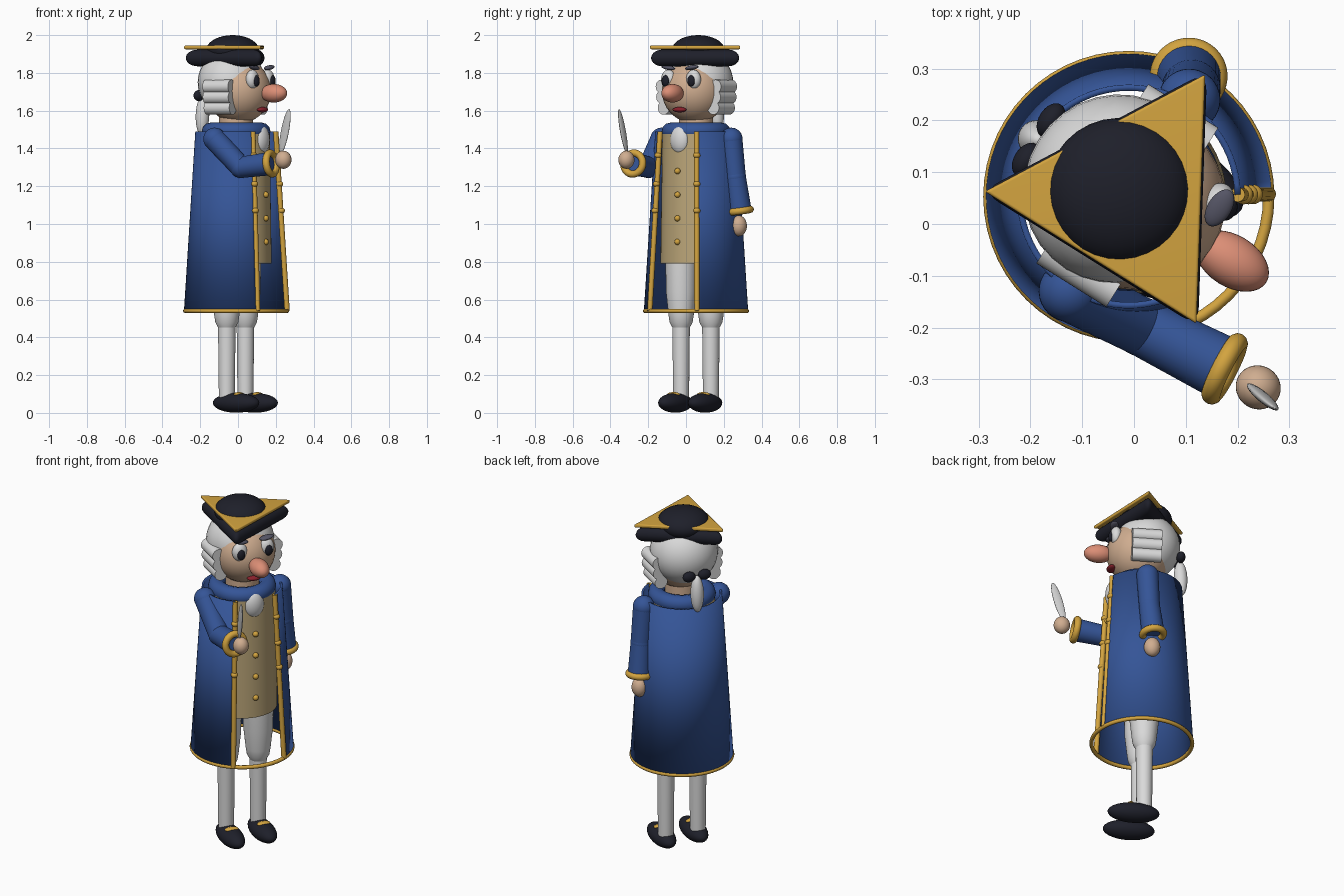
import bpy, bmesh, math
from mathutils import Matrix, Vector

if "Cube" in bpy.data.objects:
    bpy.data.objects.remove(bpy.data.objects["Cube"])

# Figure frame: local +x is forward, +y is the figure's left
FRAME = Matrix.Translation((-0.01, 0.053, 0)) @ Matrix.Rotation(math.radians(-32), 4, 'Z')


def material(name, r, g, b):
    m = bpy.data.materials.new(name)
    m.use_nodes = True
    m.diffuse_color = (r, g, b, 1)
    bsdf = m.node_tree.nodes["Principled BSDF"]
    bsdf.inputs["Base Color"].default_value = (r, g, b, 1)
    bsdf.inputs["Roughness"].default_value = 0.6
    return m


BLUE = material("coat blue", 0.035, 0.09, 0.31)
GOLD = material("trim gold", 0.65, 0.37, 0.05)
WHITE = material("wig white", 0.7, 0.7, 0.7)
SKIN = material("skin", 0.63, 0.42, 0.28)
NOSE = material("nose pink", 0.71, 0.27, 0.18)
BLACK = material("black felt", 0.013, 0.014, 0.023)
TAN = material("waistcoat tan", 0.5, 0.38, 0.19)
GREY = material("brow grey", 0.09, 0.09, 0.13)
RED = material("lip red", 0.25, 0.015, 0.025)
STEEL = material("blade grey", 0.6, 0.6, 0.6)


def finish(name, bm, mat, local=Matrix(), angle=40):
    bmesh.ops.recalc_face_normals(bm, faces=bm.faces)
    mesh = bpy.data.meshes.new(name)
    bm.to_mesh(mesh)
    bm.free()
    mesh.materials.append(mat)
    ob = bpy.data.objects.new(name, mesh)
    bpy.context.collection.objects.link(ob)
    ob.matrix_world = FRAME @ local
    bpy.ops.object.select_all(action='DESELECT')
    ob.select_set(True)
    bpy.context.view_layer.objects.active = ob
    bpy.ops.object.shade_smooth_by_angle(angle=math.radians(angle))
    return ob


def place(loc, axis=(0, 0, 1)):
    turn = Vector((0, 0, 1)).rotation_difference(Vector(axis)).to_matrix().to_4x4()
    return Matrix.Translation(loc) @ turn


def ball(name, mat, loc, size, axis=(0, 0, 1)):
    bm = bmesh.new()
    bmesh.ops.create_uvsphere(bm, u_segments=32, v_segments=18, radius=1)
    bmesh.ops.scale(bm, vec=size, verts=bm.verts)
    return finish(name, bm, mat, place(loc, axis))


def tube(name, mat, a, b, r1, r2):
    a, b = Vector(a), Vector(b)
    bm = bmesh.new()
    bmesh.ops.create_cone(bm, cap_ends=True, segments=32, radius1=r1, radius2=r2, depth=(b - a).length)
    return finish(name, bm, mat, place((a + b) / 2, b - a))


def lathe(name, mat, profile, loc=(0, 0, 0), axis=(0, 0, 1), start=0, sweep=360, closed=False):
    bm = bmesh.new()
    vs = [bm.verts.new((r, 0, z)) for r, z in profile]
    es = [bm.edges.new(p) for p in zip(vs, vs[1:])]
    if closed:
        es.append(bm.edges.new((vs[-1], vs[0])))
    bmesh.ops.rotate(bm, verts=vs, matrix=Matrix.Rotation(math.radians(start), 3, 'Z'))
    bmesh.ops.spin(bm, geom=vs + es, cent=(0, 0, 0), axis=(0, 0, 1),
                   angle=math.radians(sweep), steps=56)
    bmesh.ops.remove_doubles(bm, verts=bm.verts, dist=0.0001)
    return finish(name, bm, mat, place(loc, axis))


def ring(name, mat, loc, major, minor, axis=(0, 0, 1), height=None):
    h = height or minor
    pts = [(major + minor * math.cos(t * math.tau / 12), h * math.sin(t * math.tau / 12))
           for t in range(12)]
    return lathe(name, mat, pts, loc, axis, closed=True)


def triangle(name, mat, radius, z, height, bevel):
    bm = bmesh.new()
    vs = [bm.verts.new((radius * math.cos(math.radians(a)), radius * math.sin(math.radians(a)), 0))
          for a in (-30, 90, 210)]
    face = bm.faces.new(vs)
    up = bmesh.ops.extrude_face_region(bm, geom=[face])["geom"]
    bmesh.ops.translate(bm, vec=(0, 0, height), verts=[v for v in up if isinstance(v, bmesh.types.BMVert)])
    bmesh.ops.bevel(bm, geom=bm.edges[:], offset=bevel, segments=5, profile=0.5, affect='EDGES')
    return finish(name, bm, mat, Matrix.Translation((0, 0, z)))


# Legs, breeches and shoes
for side, s in (("left", 1), ("right", -1)):
    y = s * 0.093
    tube(side + "_stocking", WHITE, (0, y, 0.07), (0, y, 0.52), 0.042, 0.047)
    lathe(side + "_breeches", WHITE,
          [(0, 0.445), (0.045, 0.45), (0.061, 0.48), (0.067, 0.52), (0.08, 0.64), (0.083, 0.82), (0, 0.82)],
          (0, y, 0))
    ball(side + "_shoe", BLACK, (0.058, y, 0.053), (0.14, 0.062, 0.052))
    ball(side + "_buckle", GOLD, (0.075, y, 0.098), (0.022, 0.038, 0.012))

# Torso and coat, open at the front
OPEN = 33
COAT = ((0.27, 0.54), (0.21, 1.49))
lathe("waistcoat", TAN, [(0, 0.79), (0.188, 0.79), (0.178, 1.485), (0, 1.485)])
coat = lathe("coat", BLUE, COAT, start=OPEN, sweep=360 - 2 * OPEN)
solid = coat.modifiers.new("thickness", 'SOLIDIFY')
solid.thickness = 0.012
solid.offset = 0
ring("coat_hem", GOLD, (0, 0, 0.54), 0.27, 0.011)
ring("collar", BLUE, (0, 0, 1.49), 0.135, 0.047)
for side, s in (("left", 1), ("right", -1)):
    a = math.radians(OPEN * s)
    low, high = [Vector((r * math.cos(a), r * math.sin(a), z)) for r, z in COAT]
    tube(side + "_coat_trim", GOLD, low, high, 0.014, 0.014)
    for i, z in enumerate((1.06, 1.2, 1.35)):
        p = low.lerp(high, (z - 0.54) / 0.95)
        ball(f"{side}_coat_button_{i + 1}", GOLD, p * 1.01, (0.019, 0.019, 0.016))
for i in range(4):
    ball(f"waistcoat_button_{i + 1}", GOLD, (0.185, 0, 0.905 + 0.125 * i), (0.016, 0.016, 0.016))
ball("neck_ruffle", WHITE, (0.155, 0, 1.445), (0.042, 0.058, 0.078))
tube("neck", SKIN, (0, 0, 1.46), (0, 0, 1.6), 0.09, 0.09)

# Arms: shoulder, elbow, cuff, hand
ARMS = {
    "left": ((0, 0.22, 1.45), (-0.008, 0.24, 1.25), (-0.025, 0.258, 1.07), (-0.02, 0.255, 0.99)),
    "right": ((0, -0.215, 1.45), (0.155, -0.2, 1.3), (0.333, -0.184, 1.32), (0.407, -0.18, 1.34)),
}
for side, (shoulder, elbow, cuff, hand) in ARMS.items():
    along = Vector(cuff) - Vector(elbow)
    ball(side + "_shoulder", BLUE, shoulder, (0.06, 0.06, 0.06))
    tube(side + "_upper_sleeve", BLUE, shoulder, elbow, 0.059, 0.056)
    ball(side + "_elbow", BLUE, elbow, (0.057, 0.057, 0.057))
    tube(side + "_lower_sleeve", BLUE, elbow, cuff, 0.056, 0.062)
    ring(side + "_cuff", GOLD, cuff, 0.056, 0.019, along)
    long = 0.055 if side == "left" else 0.048
    ball(side + "_hand", SKIN, hand, (0.044, 0.042, long))
ball("blade", STEEL, (0.424, -0.191, 1.49), (0.024, 0.01, 0.122), (0.06, -0.012, 0.23))

# Head and face
ball("head", SKIN, (0.015, 0, 1.705), (0.175, 0.172, 0.172))
ball("nose", NOSE, (0.235, 0, 1.692), (0.078, 0.05, 0.049))
ball("mouth", RED, (0.165, 0, 1.605), (0.025, 0.04, 0.014))
for side, s in (("left", 1), ("right", -1)):
    ball(side + "_eye", WHITE, (0.15, s * 0.078, 1.765), (0.032, 0.042, 0.052))
    ball(side + "_pupil", BLACK, (0.177, s * 0.08, 1.758), (0.015, 0.022, 0.03))
    ball(side + "_eyebrow", GREY, (0.16, s * 0.074, 1.828), (0.023, 0.04, 0.012), (0, -s * 0.15, 1))

# Wig with side curls, tail and bow
ball("wig", WHITE, (-0.028, 0, 1.75), (0.178, 0.184, 0.175))
ball("wig_tail", WHITE, (-0.21, 0, 1.575), (0.036, 0.036, 0.105), (0.04, 0, 1))
for side, s in (("left", 1), ("right", -1)):
    for i, z in enumerate((1.645, 1.685, 1.74)):
        y = s * (0.155, 0.165, 0.168)[i]
        z -= (0.03, 0.013, 0.012)[i]
        tube(f"{side}_curl_{i + 1}", WHITE, (-0.083, y, z), (0.076, y, z), 0.036, 0.036)
    ball(side + "_bow_loop", BLACK, (-0.205, s * 0.045, 1.68), (0.024, 0.036, 0.029))

# Three cornered hat
triangle("hat_brim", BLACK, 0.285, 1.835, 0.088, 0.04)
triangle("hat_gold_edge", GOLD, 0.278, 1.925, 0.02, 0.006)
ball("hat_crown", BLACK, (-0.022, 0, 1.92), (0.14, 0.14, 0.08))
